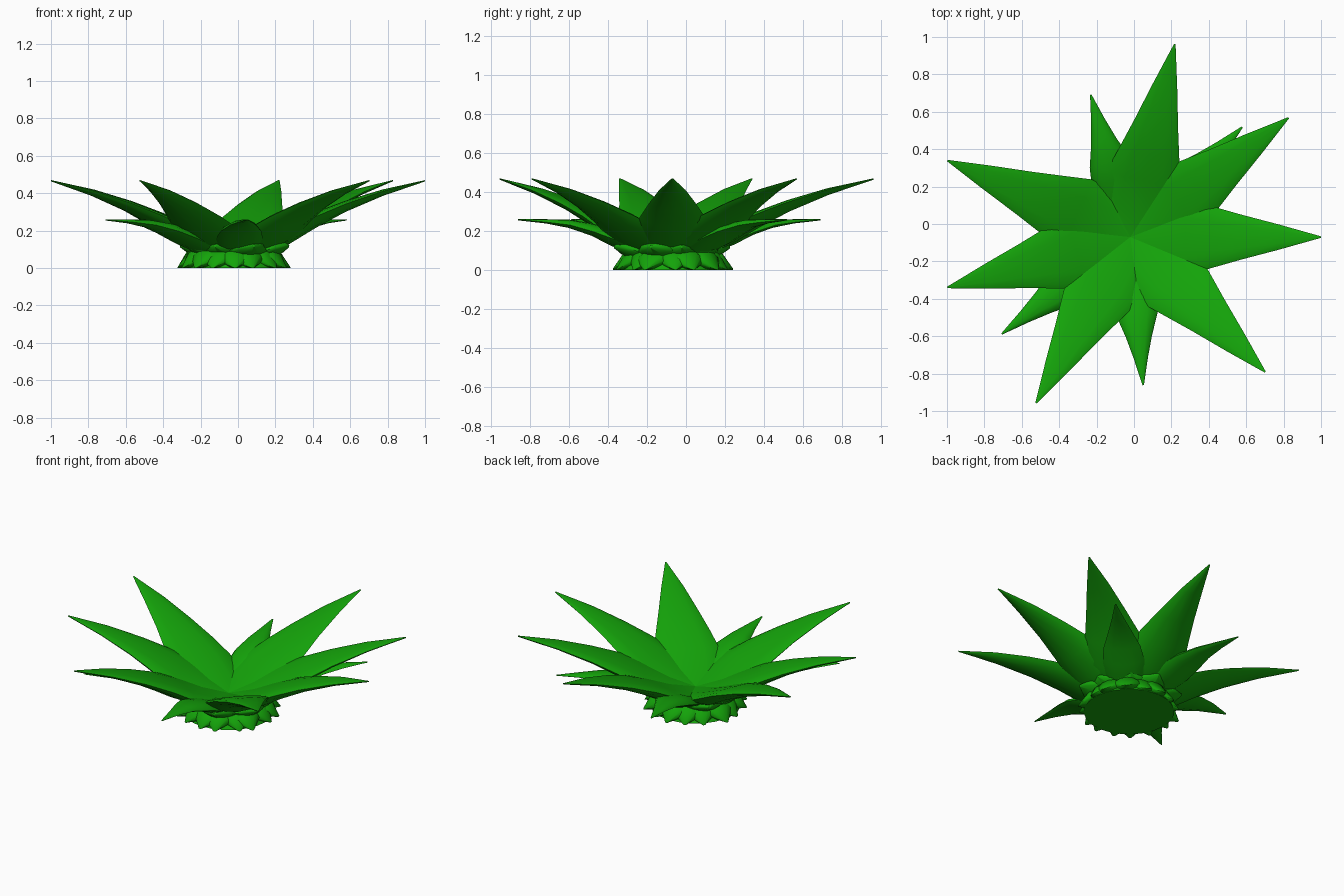
import bpy, bmesh, math, random
from mathutils import Vector

if "Cube" in bpy.data.objects:
    bpy.data.objects.remove(bpy.data.objects["Cube"])

random.seed(4)
CX, CY = -0.02, -0.07

green = bpy.data.materials.new("leaf_green")
green.diffuse_color = (0.007, 0.37, 0.003, 1)
green.use_nodes = True
green.node_tree.nodes["Principled BSDF"].inputs["Base Color"].default_value = green.diffuse_color


def finish(name, bm):
    bmesh.ops.recalc_face_normals(bm, faces=bm.faces)
    me = bpy.data.meshes.new(name)
    bm.to_mesh(me)
    bm.free()
    ob = bpy.data.objects.new(name, me)
    bpy.context.collection.objects.link(ob)
    me.materials.append(green)
    bpy.context.view_layer.objects.active = ob
    ob.select_set(True)
    bpy.ops.object.shade_smooth_by_angle(angle=math.radians(50))
    ob.select_set(False)
    return ob


def leaf(name, rows, angle, length=None, arch=0.15):
    """Loft rows of (radius, half width, rib height, keel height) along an angle."""
    k = length / rows[-1][0] if length else 1.0
    a = math.radians(angle)
    out, side = Vector((math.cos(a), math.sin(a))), Vector((-math.sin(a), math.cos(a)))
    bm = bmesh.new()
    rings = []
    for r, w, top, keel in rows:
        edge = max(top - arch * w, keel + 0.3 * (top - keel))
        drop, h = top - edge, edge - keel
        section = [(-1, edge), (-0.85, top - 0.5 * drop), (-0.5, top - 0.12 * drop), (0, top),
                   (0.5, top - 0.12 * drop), (0.85, top - 0.5 * drop), (1, edge),
                   (0.85, keel + 0.6 * h), (0.5, keel + 0.2 * h), (0, keel),
                   (-0.5, keel + 0.2 * h), (-0.85, keel + 0.6 * h)]
        ring = []
        for s, z in section:
            p = out * (r * k) + side * (s * w)
            ring.append(bm.verts.new((CX + p.x, CY + p.y, max(z, 0))))
        rings.append(ring)
    n = len(rings[0])
    for r0, r1 in zip(rings, rings[1:]):
        for i in range(n):
            j = (i + 1) % n
            bm.faces.new((r0[i], r0[j], r1[j], r1[i]))
    bm.faces.new(rings[0])
    bm.faces.new(rings[-1])
    return finish(name, bm)


# Long upper leaves
upper = [(0, .15, .12, .04), (.15, .19, .165, .07), (.3, .205, .235, .13), (.44, .165, .30, .215),
         (.6, .12, .36, .30), (.8, .068, .42, .385), (1.03, .004, .47, .463)]
for i, (ang, ln) in enumerate([(0, 1.02), (37, 1.06), (77, 1.06), (157.3, 1.06),
                               (195.4, 1.015), (240.4, 1.02), (315, 1.02)]):
    leaf(f"upper_leaf_{i + 1}", upper, ang, ln)

# Narrower lower leaves levelling out at the tips
lower = [(.05, .08, .09, .03), (.2, .115, .155, .075), (.33, .125, .21, .125), (.43, .11, .24, .175),
         (.55, .07, .258, .215), (.67, .038, .26, .238), (.82, .004, .26, .254)]
for i, (ang, ln) in enumerate([(44.5, .84), (105.5, .79), (217, .86), (275, .795)]):
    leaf(f"lower_leaf_{i + 1}", lower, ang, ln, 0.4)

# Short leaf stubs around the neck, tucked under the long leaves
neck = [(.12, .09, .09, .02), (.2, .115, .145, .05), (.26, .08, .15, .075), (.31, .006, .125, .11)]
for i in range(9):
    leaf(f"neck_leaf_{i + 1}", neck, i * 40 + 14 + random.uniform(-8, 8),
         random.uniform(.28, .32), 0.5)

# Drooping stubs that form the jagged foot
foot = [(.08, .06, .09, .0), (.2, .10, .11, .0), (.26, .075, .09, .0), (.32, .008, .006, .0)]
for i in range(16):
    leaf(f"foot_leaf_{i + 1}", foot, i * 22.5 + random.uniform(-5, 5),
         random.uniform(.295, .32), 0.6)

# Solid core
bm = bmesh.new()
bmesh.ops.create_cone(bm, cap_ends=True, segments=24, radius1=.27, radius2=.21, depth=.10)
bmesh.ops.translate(bm, verts=bm.verts, vec=(CX, CY, .05))
finish("core", bm)
